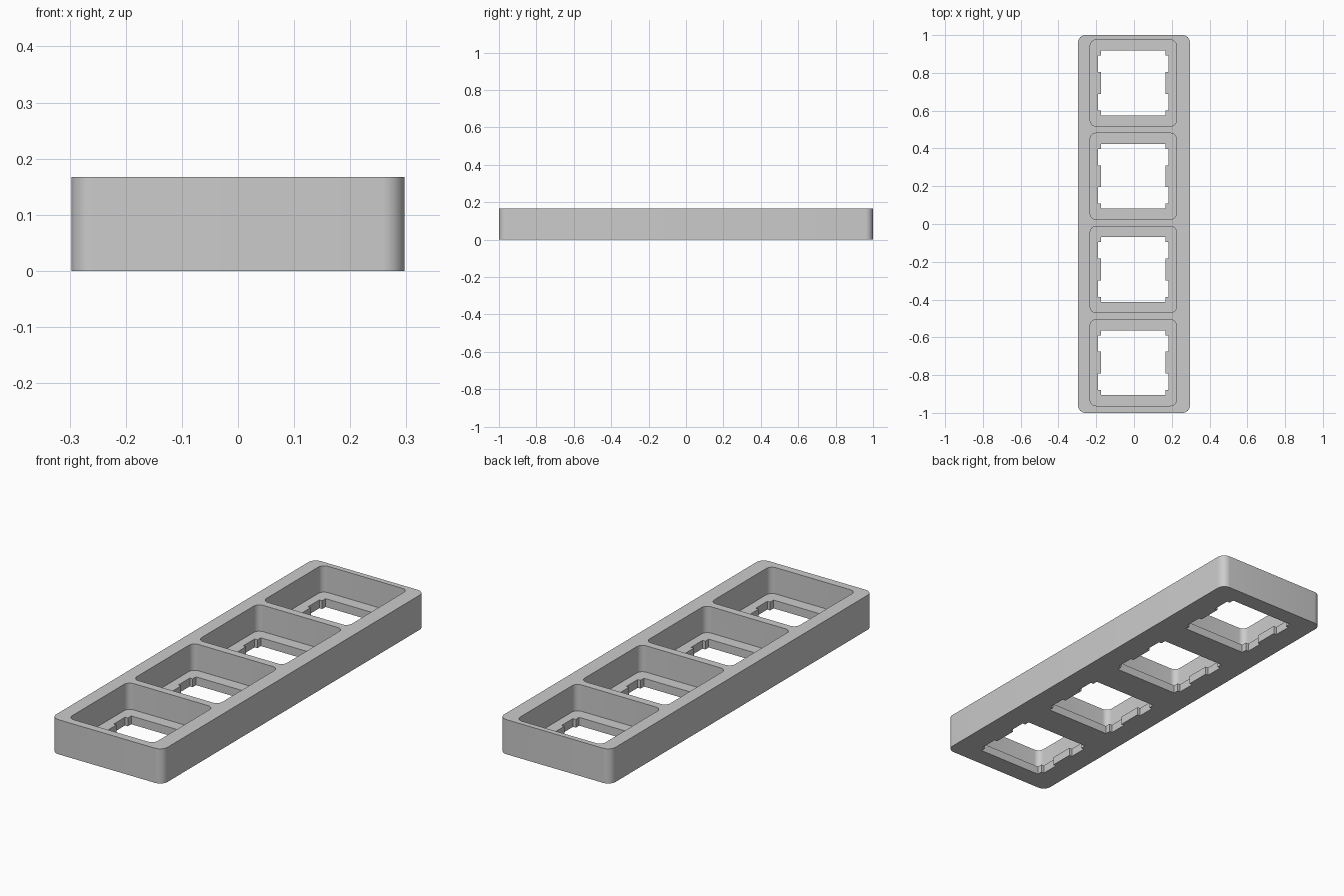
import bpy, bmesh, math

if "Cube" in bpy.data.objects:
    bpy.data.objects.remove(bpy.data.objects["Cube"])

HEIGHT, FLOOR = 0.167, 0.04
PITCH, MID_X, MID_Y = 0.4935, -0.004, 0.006

grey = bpy.data.materials.new("grey plastic")
grey.use_nodes = True
grey.diffuse_color = (0.6, 0.6, 0.6, 1)
grey.node_tree.nodes["Principled BSDF"].inputs["Base Color"].default_value = grey.diffuse_color


def prism(name, outline, z0, z1):
    """Extrude a closed outline between two heights."""
    bm = bmesh.new()
    face = bm.faces.new([bm.verts.new((x, y, z0)) for x, y in outline])
    top = bmesh.ops.extrude_face_region(bm, geom=[face])["geom"]
    for v in top:
        if isinstance(v, bmesh.types.BMVert):
            v.co.z = z1
    bmesh.ops.recalc_face_normals(bm, faces=bm.faces)
    mesh = bpy.data.meshes.new(name)
    bm.to_mesh(mesh)
    bm.free()
    mesh.materials.append(grey)
    obj = bpy.data.objects.new(name, mesh)
    bpy.context.collection.objects.link(obj)
    return obj


def rounded(w, d, r, cx=0, cy=0, steps=8):
    """Rectangle outline with rounded corners."""
    pts = []
    for q, (sx, sy) in enumerate([(1, 1), (-1, 1), (-1, -1), (1, -1)]):
        for i in range(steps + 1):
            a = math.pi / 2 * (q + i / steps)
            pts.append((cx + sx * (w / 2 - r) + r * math.cos(a),
                        cy + sy * (d / 2 - r) + r * math.sin(a)))
    return pts


def notched(cx, cy):
    """Square opening with two shallow slots on each x side."""
    inner, outer, end = 0.171, 0.186, 0.171
    half = [(inner, 0.058), (outer, 0.058), (outer, 0.145), (inner, 0.145), (inner, end)]
    right = [(x, -y) for x, y in reversed(half)] + half
    left = [(-x, -y) for x, y in right]
    return [(cx + x, cy + y) for x, y in right + left]


# Outer block
frame = prism("switch_frame", rounded(0.594, 2, 0.04), 0, HEIGHT)

# Pockets and openings
cutters = []
for i in range(4):
    cy = MID_Y + (i - 1.5) * PITCH
    cutters.append(prism("pocket_cutter", rounded(0.456, 0.456, 0.03, MID_X, cy), FLOOR, HEIGHT + 0.1))
    cutters.append(prism("opening_cutter", notched(MID_X, cy), -0.1, FLOOR + 0.05))

bpy.context.view_layer.objects.active = frame
for cutter in cutters:
    mod = frame.modifiers.new("cut", "BOOLEAN")
    mod.operation, mod.solver, mod.object = "DIFFERENCE", "EXACT", cutter
    bpy.ops.object.modifier_apply(modifier=mod.name)
    bpy.data.objects.remove(cutter)

# Smooth rounded corners, sharp edges
bpy.ops.object.select_all(action="DESELECT")
frame.select_set(True)
bpy.ops.object.shade_smooth_by_angle(angle=math.radians(30))
